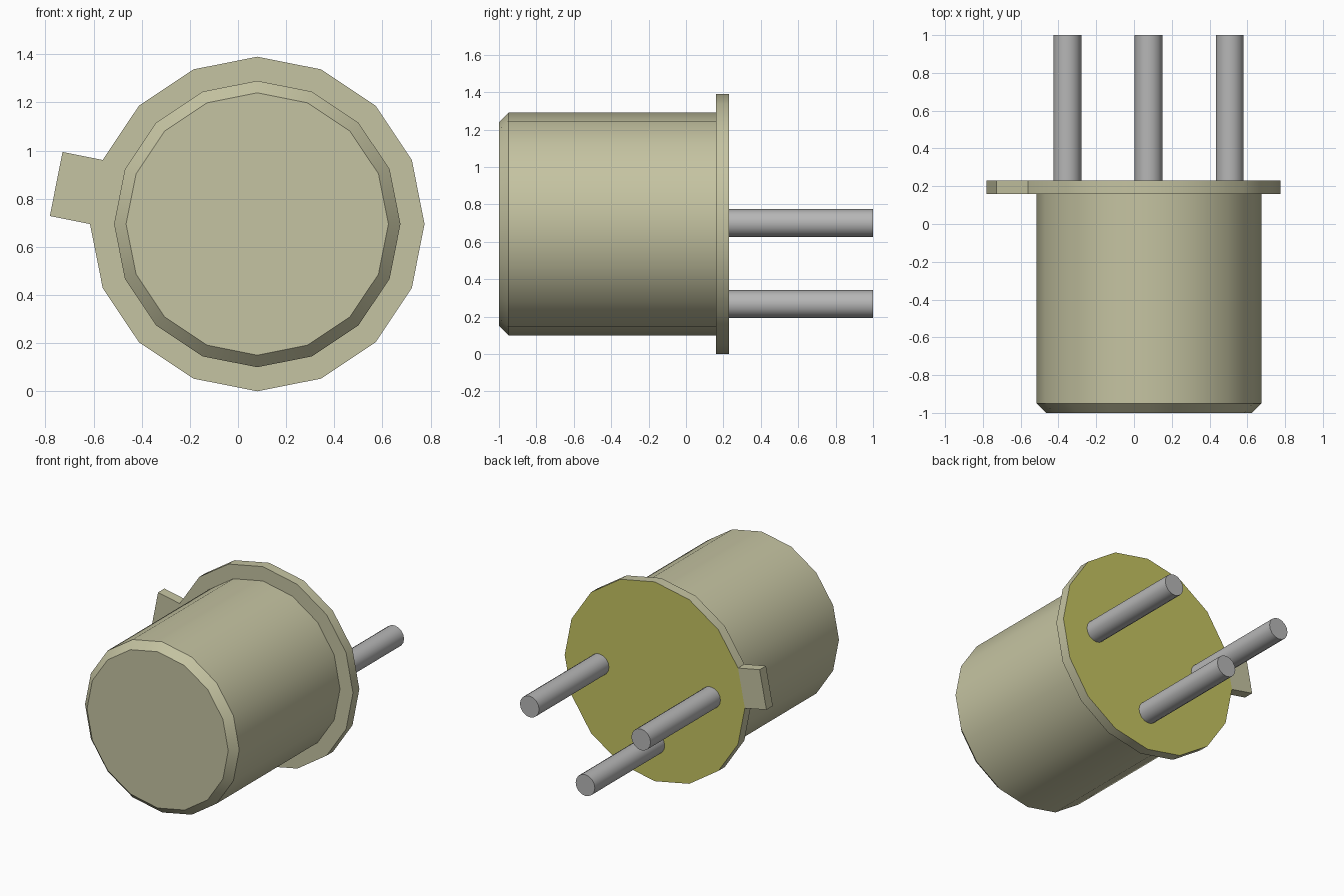
import bpy, bmesh, math
from mathutils import Vector

cube = bpy.data.objects.get("Cube")
if cube:
    bpy.data.objects.remove(cube, do_unlink=True)


def material(name, rgb):
    m = bpy.data.materials.new(name)
    m.use_nodes = True
    m.diffuse_color = (*rgb, 1)
    m.node_tree.nodes["Principled BSDF"].inputs["Base Color"].default_value = (*rgb, 1)
    return m


CREAM = material("cream metal", (0.56, 0.55, 0.36))
OLIVE = material("olive base", (0.56, 0.55, 0.12))
STEEL = material("grey steel", (0.47, 0.47, 0.47))
SIDES = 16
CX, CZ = 0.08, 0.695


def lathe(bm, profile, x, z):
    """Closed solid turned about the y direction from (radius, y) pairs."""
    rings = []
    for r, y in profile:
        angles = [math.tau * i / SIDES for i in range(SIDES)]
        rings.append([bm.verts.new((x + r * math.cos(a), y, z + r * math.sin(a))) for a in angles])
    for a, b in zip(rings, rings[1:]):
        for i in range(SIDES):
            j = (i + 1) % SIDES
            bm.faces.new((a[i], a[j], b[j], b[i]))
    bm.faces.new(rings[0])
    back = bm.faces.new(rings[-1])
    bmesh.ops.recalc_face_normals(bm, faces=bm.faces)
    bm.normal_update()
    return back


def finish(bm, name, mats):
    mesh = bpy.data.meshes.new(name)
    bm.to_mesh(mesh)
    bm.free()
    for m in mats:
        mesh.materials.append(m)
    obj = bpy.data.objects.new(name, mesh)
    bpy.context.collection.objects.link(obj)
    bpy.ops.object.select_all(action='DESELECT')
    obj.select_set(True)
    bpy.context.view_layer.objects.active = obj
    bpy.ops.object.shade_smooth_by_angle(angle=math.radians(30))


# Can with chamfered front, wide flange and olive back plate
bm = bmesh.new()
back = lathe(bm, [(0.545, -1), (0.595, -0.95), (0.595, 0.16), (0.695, 0.16), (0.695, 0.23)], CX, CZ)
back.material_index = 1

# Locating tab pulled out of one facet of the flange rim
angle = math.pi * (1 - 1 / SIDES)
outward = Vector((math.cos(angle), 0, math.sin(angle)))
rim = [f for f in bm.faces if f.calc_center_median().y > 0.17 and abs(f.normal.y) < 0.1]
facet = max(rim, key=lambda f: f.normal.dot(outward))
tab = bmesh.ops.extrude_discrete_faces(bm, faces=[facet])["faces"]
bmesh.ops.translate(bm, verts=tab[0].verts[:], vec=outward * 0.17)
finish(bm, "can_and_flange", [CREAM, OLIVE])

# Three lead pins
for name, dx, z in (("left_pin", 0.43, 0.7), ("right_pin", -0.43, 0.7), ("lower_pin", 0, 0.267)):
    bm = bmesh.new()
    lathe(bm, [(0.074, 0.225), (0.074, 1)], CX - 0.003 + dx, z)
    finish(bm, name, [STEEL])
